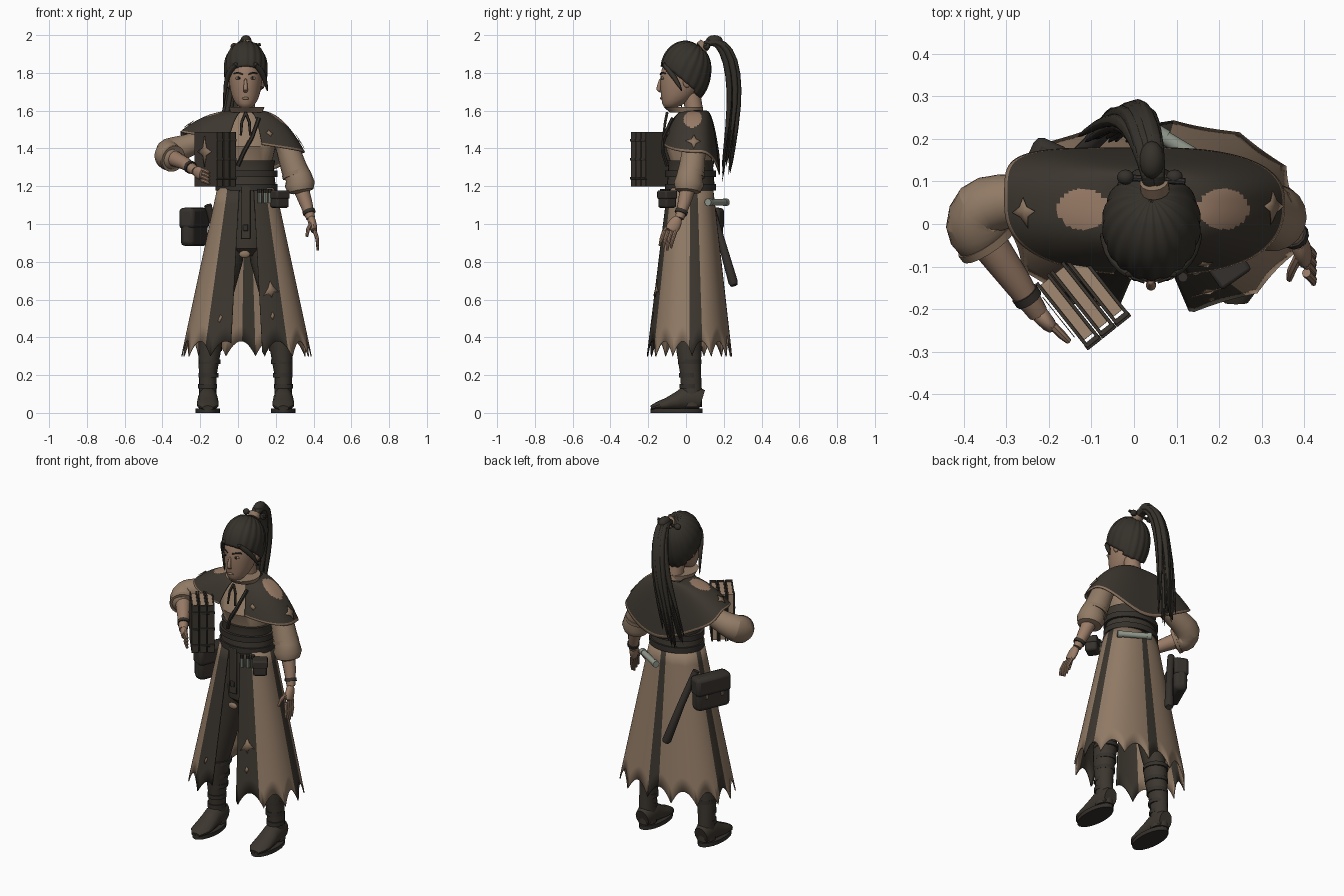
import bpy, bmesh, math, random
from math import sin, cos, radians
from mathutils import Vector, Matrix

random.seed(4)
if "Cube" in bpy.data.objects:
    bpy.data.objects.remove(bpy.data.objects["Cube"])


def material(name, *rgb):
    m = bpy.data.materials.new(name)
    m.use_nodes = True
    m.diffuse_color = (*rgb, 1)
    m.node_tree.nodes["Principled BSDF"].inputs["Base Color"].default_value = (*rgb, 1)
    return m


SKIN = material("skin", .32, .2, .135)
TAN = material("tan cloth", .285, .197, .132)
DARK = material("dark cloth", .045, .037, .028)
HAIR = material("hair", .036, .031, .024)
LEATHER = material("leather", .035, .03, .025)
BOOT = material("boot leather", .045, .037, .028)
TRIM = material("trim", .26, .175, .115)
PAPER = material("paper", .36, .25, .17)
PALE = material("pale metal", .28, .31, .26)
BLACK = material("eye black", .015, .012, .01)


def finish(name, bm, mats, sub=0, thick=0, bevel=0):
    bmesh.ops.recalc_face_normals(bm, faces=bm.faces)
    me = bpy.data.meshes.new(name)
    bm.to_mesh(me)
    bm.free()
    for m in mats:
        me.materials.append(m)
    o = bpy.data.objects.new(name, me)
    bpy.context.collection.objects.link(o)
    bpy.ops.object.select_all(action='DESELECT')
    o.select_set(True)
    bpy.context.view_layer.objects.active = o
    bpy.ops.object.shade_smooth_by_angle(angle=radians(40))
    if thick:
        o.modifiers.new("thickness", 'SOLIDIFY').thickness = thick
    if bevel:
        b = o.modifiers.new("bevel", 'BEVEL')
        b.width, b.segments = bevel, 2
    if sub:
        o.modifiers.new("smooth", 'SUBSURF').levels = sub
        o.modifiers["smooth"].render_levels = sub
    return o


def loft(name, pts, mat, n=16, flat=False, sub=0):
    """Rings of (x, y, z, radius[, second radius]), level or square to the path."""
    bm, rings = bmesh.new(), []
    cs = [Vector(p[:3]) for p in pts]
    tans = [(cs[min(i + 1, len(cs) - 1)] - cs[max(i - 1, 0)]).normalized() for i in range(len(cs))]
    ref = min(Matrix.Identity(3), key=lambda a: max(abs(t.dot(a)) for t in tans))
    for p, c, t in zip(pts, cs, tans):
        u = Vector((1, 0, 0)) if flat else ref.cross(t).normalized()
        v = Vector((0, 1, 0)) if flat else t.cross(u)
        rings.append([bm.verts.new(c + u * p[3] * cos(a) + v * p[-1] * sin(a))
                      for a in (math.tau * k / n for k in range(n))])
    for a, b in zip(rings, rings[1:]):
        for k in range(n):
            bm.faces.new((a[k], a[k - 1], b[k - 1], b[k]))
    bm.faces.new(rings[0])
    bm.faces.new(rings[-1])
    return finish(name, bm, [mat], sub)


def sheet(name, fn, start, end, cols, rows, mats, rule, thick):
    """Open cloth surface swept around the body."""
    bm = bmesh.new()
    ang = [start + (end - start) * i / cols for i in range(cols + 1)]
    g = [[bm.verts.new(fn(a, j / rows)) for j in range(rows + 1)] for a in ang]
    for i in range(cols):
        for j in range(rows):
            f = bm.faces.new((g[i][j], g[i + 1][j], g[i + 1][j + 1], g[i][j + 1]))
            f.material_index = rule((ang[i] + ang[i + 1]) / 2, (j + .5) / rows, f.calc_center_median())
    return finish(name, bm, mats, thick=thick)


def rounded(a, power):
    """Unit direction pushed out towards a square by the power."""
    c, s = cos(radians(a)), sin(radians(a))
    k = (abs(c) ** power + abs(s) ** power) ** (-1 / power)
    return c * k, s * k


def star(name, fn, a, t, da, dt, inner=.35, points=4, lift=.007):
    """Thin star laid on a surface."""
    bm = bmesh.new()
    n = (fn(a + 1, t) - fn(a - 1, t)).cross(fn(a, t + .02) - fn(a, t - .02)).normalized()
    if n.dot(fn(a, t) - Vector((.04, .03, fn(a, t).z))) < 0:
        n = -n
    mid = bm.verts.new(fn(a, t) + n * lift)
    rim = []
    for k in range(points * 2):
        r, w = (inner if k % 2 else 1), math.pi * k / points
        rim.append(bm.verts.new(fn(a + da * r * sin(w), t + dt * r * cos(w)) + n * lift))
    for k in range(len(rim)):
        bm.faces.new((mid, rim[k - 1], rim[k]))
    return finish(name, bm, [TRIM], thick=.002)


def box(name, at, size, mat, turn=0, bevel=.004, local=(0, 0, 0)):
    bm = bmesh.new()
    rot = Matrix.Rotation(radians(turn), 4, 'Z')
    bmesh.ops.create_cube(bm, size=1, matrix=Matrix.Translation(at) @ rot
                          @ Matrix.Translation(local) @ Matrix.Diagonal((*size, 1)))
    return finish(name, bm, [mat], bevel=bevel)


def ball(name, at, size, mat):
    bm = bmesh.new()
    bmesh.ops.create_uvsphere(bm, u_segments=14, v_segments=8, radius=1,
                              matrix=Matrix.Translation(at) @ Matrix.Diagonal((*size, 1)))
    return finish(name, bm, [mat])


# Body and waist
MX = .045
loft("blouse", [(MX, y, z, a, b) for z, y, a, b in (
    (1.17, .03, .135, .11), (1.3, .03, .128, .105), (1.41, .015, .155, .125),
    (1.49, .03, .165, .095), (1.55, .045, .11, .07), (1.59, .045, .06, .052))], TAN, 28, True)
loft("corset", [(MX, .025, z, a, a * .82) for z, a in (
    (1.18, .158), (1.24, .15), (1.3, .145), (1.335, .152))], DARK, 28, True)
for z in (1.195, 1.265):
    loft("waist_belt", [(MX, .025, z + d, .163, .135) for d in (-.017, .017)], LEATHER, 28, True)
loft("neck", [(.045, .05, 1.54, .05), (.042, .03, 1.69, .046)], SKIN)
loft("collar", [(.045, .0, 1.59, .085, .085), (.045, -.015, 1.62, .095, .105)], TAN, 24, True)
for s in (-1, 1):
    loft("neck_ribbon", [(.04, -.1, 1.59, .008), (.04 + s * .02, -.11, 1.54, .008),
                         (.04 + s * .025, -.12, 1.47, .006)], DARK, 6)
loft("cross_strap", [(.11, -.07, 1.56, .011), (.075, -.118, 1.46, .011),
                     (.03, -.122, 1.38, .011), (0, -.1, 1.31, .011)], LEATHER, 6)

# Trousers, boots and feet
loft("hips", [(MX, .02, 1.2, .13, .1), (MX, .02, 1.02, .15, .11), (MX, .02, .87, .12, .1),
              (MX, .02, .83, .05, .06)], DARK, 20, True)
for s in (-1, 1):
    fx = .04 + s * .2
    loft("trouser_leg", [(MX + s * .075, .02, 1, .08, .095), (MX + s * .1, .02, .8, .08, .09),
                         (MX + s * .155, .015, .55, .065, .07), (fx - s * .015, .015, .42, .06, .065)],
         DARK, 16, True)
    loft("boot_shaft", [(fx - s * .02, .015, .43, .066, .07), (fx - s * .01, .015, .33, .06, .066),
                        (fx, .025, .2, .047, .055), (fx, .03, .1, .046, .055), (fx, .03, .03, .05, .055)],
         BOOT, 16, True)
    for z, r in ((.42, .069), (.34, .063), (.27, .058), (.2, .052), (.14, .05)):
        loft("boot_strap", [(fx - s * (z - .15) * .07, .02, z + d, r, r + .004) for d in (-.012, .012)],
             LEATHER, 16, True)
    loft("boot_foot", [(fx, y, .012 + h / 2, h / 2, w) for y, w, h in (
        (.084, .042, .11), (.06, .05, .125), (-.01, .052, .125), (-.05, .056, .095), (-.1, .059, .068),
        (-.15, .054, .047), (-.185, .028, .027))], BOOT, 14)
    loft("boot_sole", [(fx, -.05, z, .064, .138) for z in (0, .024)], LEATHER, 20, True)


# Long coat skirt with striped panels and a scalloped hem
def skirt(a, t):
    hem = .3 + .08 * (1 - (2 * ((a / 26) % 1) - 1) ** 2)
    z = 1.19 + (hem - 1.19) * t
    f = (1.19 - z) / .84
    c, s = rounded(a, 2.4)
    return Vector((MX + (.155 + .18 * f) * c, .022 - .005 * f + (.122 + .1 * f) * s, z))


def skirt_colour(a, t, co):
    edge = min(a - 270, 630 - a) < 38
    return int(edge or abs(a - 369) < 9 or abs(a - 448) < 7 or abs(a - 532) < 9)


sheet("coat_skirt", skirt, 284, 616, 166, 10, [TAN, DARK], skirt_colour, .006)
star("panel_emblem", skirt, 297, .66, 9, .055, .45)
for a in (296, 604):
    star("panel_diamond", skirt, a, .83, 3, .025, .7, 2)
box("front_flap", (.04, -.105, 1.06), (.05, .012, .28), DARK)
box("flap_buckle", (.04, -.112, .98), (.026, .01, .035), LEATHER)
ball("flap_tip", (.035, -.1, .84), (.03, .012, .02), TRIM)


# Shoulder cape with bare shoulder openings, squarer behind the raised arm
def cape(a, t):
    c, s = rounded(a, 5 if cos(radians(a)) < 0 < sin(radians(a)) else 2.5)
    low = 1.435 - .055 * cos(radians(a)) - .17 * max(0, sin(radians(a))) ** 3
    r = t ** .75
    wide = .07 + (.24 if c > 0 else .28) * r
    deep = .06 + (.07 if s > 0 else .11) * r
    return Vector((MX + wide * c, .05 + deep * s, 1.6 + (low - 1.6) * t ** 1.55))


def cape_colour(a, t, co):
    if t > .95:
        return 1
    return 2 if ((abs(co.x - MX) - .165) / .06) ** 2 + ((co.y - .035) / .048) ** 2 < 1 else 0


sheet("shoulder_cape", cape, 285, 615, 165, 28, [DARK, TRIM, SKIN], cape_colour, .006)
star("cape_emblem", cape, 357, .83, 16, .12, .45)
star("cape_emblem", cape, 188, .78, 14, .12, .45)
star("chest_emblem", cape, 296, .75, 4, .07, .6)

# Left arm hanging, right arm bent around the books
loft("left_sleeve", [(.17, .05, 1.47, .05), (.24, .05, 1.43, .055), (.272, .04, 1.37, .064),
                     (.298, .03, 1.29, .07), (.32, .02, 1.25, .07), (.327, .015, 1.21, .08),
                     (.333, .01, 1.175, .068), (.335, .01, 1.165, .04)], TAN, 18)
loft("left_cuff", [(.303, .028, 1.275, .073), (.309, .025, 1.255, .074)], TRIM, 18)
loft("left_forearm", [(.333, .01, 1.19, .042), (.36, -.01, 1.11, .034), (.385, -.035, 1.03, .024)], SKIN, 12)
loft("left_bracelet", [(.373, -.022, 1.072, .034), (.379, -.028, 1.055, .034)], LEATHER, 12)
loft("left_palm", [(.384, -.035, 1.04, .024), (.395, -.06, 1, .038, .022), (.405, -.085, .955, .038, .02)],
     SKIN, 12, sub=1)
for k in range(4):
    y = -.055 - k * .02
    loft("left_finger", [(.405, y, .965, .011), (.42, y - .015, .92, .01),
                         (.422, y - .025, .86 + .012 * abs(k - 1), .006)], SKIN, 8)
loft("left_thumb", [(.39, -.07, 1.01, .012), (.37, -.11, .97, .011), (.365, -.13, .935, .007)], SKIN, 8)

loft("right_sleeve", [(-.1, .06, 1.47, .05), (-.22, .06, 1.43, .055), (-.31, .055, 1.4, .068),
                      (-.365, .04, 1.38, .08), (-.375, 0, 1.36, .085), (-.35, -.045, 1.35, .07),
                      (-.335, -.06, 1.345, .045)], TAN, 18, sub=1)
loft("right_cuff", [(-.352, -.035, 1.35, .073), (-.342, -.05, 1.345, .072)], TRIM, 18)
loft("right_forearm", [(-.345, -.04, 1.35, .044), (-.28, -.13, 1.32, .035), (-.225, -.21, 1.28, .024)], SKIN, 12)
loft("right_bracelet", [(-.258, -.162, 1.305, .034), (-.247, -.178, 1.297, .034)], LEATHER, 12)
loft("right_palm", [(-.232, -.2, 1.285, .024), (-.21, -.225, 1.272, .02, .036), (-.188, -.25, 1.262, .017, .036)],
     SKIN, 12, sub=1)
for k in range(4):
    z = 1.288 - k * .019
    loft("right_finger", [(-.19, -.24, z, .011), (-.168, -.262, z - .008, .01),
                          (-.153, -.276, z - .018, .007)], SKIN, 8)

# Three books held upright
BOOKS = (-.122, -.175, 1.343)
for k in (-1, 0, 1):
    x = k * .044
    for s in (-1, 1):
        box("book_cover", BOOKS, (.008, .19, .29), DARK, 38.5, .001, (x + s * .0165, 0, 0))
    box("book_spine", BOOKS, (.04, .012, .29), DARK, 38.5, .003, (x, -.093, 0))
    box("book_pages", BOOKS, (.026, .165, .278), PAPER, 38.5, .001, (x, .003, 0))
    for z in (-.1, 0, .1):
        box("spine_band", BOOKS, (.043, .014, .014), LEATHER, 38.5, .002, (x, -.097, z))
turn = Matrix.Rotation(radians(38.5), 3, 'Z')
star("book_emblem", lambda a, t: Vector(BOOKS) + turn @ Vector((-.0645, a / 100, t)), 0, .04, 6, .085, .35)

# Satchel, rod, scroll, pouch and vials at the waist
SATCHEL = (-.232, .09, .985)
box("satchel", SATCHEL, (.08, .215, .205), LEATHER, -24, .025)
box("satchel_flap", SATCHEL, (.09, .222, .11), LEATHER, -24, .02, (0, 0, .045))
for y in (-.05, .05):
    box("satchel_clasp", SATCHEL, (.01, .016, .02), TRIM, -24, .002, (-.043, y, -.015))
loft("rod", [(-.16, .13, 1.1, .02), (-.1, .19, .9, .021), (-.045, .25, .69, .026), (-.04, .255, .675, .018)],
     LEATHER, 10)
for a, b, r, m in ((0, 1, .017, PALE), (-.05, .1, .02, PALE), (.9, 1.05, .02, PALE)):
    ends = [Vector((.21, .12, 1.115)).lerp(Vector((.06, .21, 1.115)), t) for t in (a, b)]
    loft("scroll_tube", [(*e, r) for e in ends], m, 12)
box("pouch", (.22, -.1, 1.13), (.08, .07, .09), LEATHER, 35, .012)
box("pouch_flap", (.22, -.1, 1.155), (.086, .076, .045), LEATHER, 35, .008)
for x in (.115, .145, .17):
    loft("vial", [(x, -.125 + (x - .115) * .5, z, .011) for z in (1.11, 1.165)], PALE, 8)
    loft("vial_stopper", [(x, -.125 + (x - .115) * .5, z, .012) for z in (1.165, 1.185)], LEATHER, 8)

# Head and face
loft("head", [(.04, y, z, a, b) for z, y, a, b in (
    (1.612, -.085, .028, .028), (1.635, -.068, .054, .06), (1.68, -.04, .077, .093),
    (1.75, -.026, .089, .114), (1.82, -.02, .09, .114), (1.89, -.01, .077, .09),
    (1.94, 0, .04, .05))], SKIN, 24, True, 1)
loft("nose", [(.04, -.134, 1.775, .008, .008), (.04, -.144, 1.725, .011, .012),
              (.04, -.147, 1.708, .014, .013), (.04, -.13, 1.695, .01, .008)], SKIN, 10, True, 1)
ball("lips", (.04, -.13, 1.665), (.02, .008, .007), TRIM)
for s in (-1, 1):
    ball("eye_white", (.04 + s * .038, -.124, 1.772), (.017, .008, .008), PAPER)
    ball("iris", (.04 + s * .037, -.13, 1.772), (.007, .004, .008), BLACK)
    loft("eyebrow", [(.04 + s * x, y, z, .004) for x, y, z in (
        (.016, -.136, 1.793), (.042, -.127, 1.802), (.062, -.108, 1.797))], HAIR, 6)
    ball("ear", (.04 + s * .092, .005, 1.755), (.012, .022, .034), SKIN)

# Hair combed back in strands towards the ponytail
bm = bmesh.new()
bmesh.ops.create_uvsphere(bm, u_segments=90, v_segments=36, radius=1)
comb = Matrix.Rotation(radians(-30), 3, 'X')
for v in bm.verts:
    groove = 1 + .045 * abs(sin(9 * math.atan2(v.co.y, v.co.x))) * min(1, 2 * Vector(v.co.xy).length)
    p = comb @ v.co * groove
    v.co = (.041 + .112 * p.x, .129 * p.y, 1.822 + (.143 if p.z > 0 else .185) * p.z)
low = []
for f in bm.faces:
    c = f.calc_center_median()
    if c.z < 1.755 - (.6 if c.y < 0 else 1.2) * c.y:
        low.append(f)
bmesh.ops.delete(bm, geom=low, context='FACES')
finish("hair_cap", bm, [HAIR], thick=.008)
for s, drop in ((-1, 1.6), (1, 1.7)):
    loft("side_lock", [(.04 + s * .04, -.125, 1.855, .016), (.04 + s * .088, -.085, 1.81, .018),
                       (.04 + s * .106, -.045, 1.75, .013), (.04 + s * .118, -.02, drop, .004)], HAIR, 8, sub=1)
PATH = [(.05, .07, 1.925), (.045, .125, 1.968), (.035, .195, 1.962), (.02, .25, 1.87),
        (.005, .272, 1.7), (-.02, .258, 1.48), (-.045, .225, 1.2)]
for k in range(17):
    dx, dy, end = random.uniform(-.03, .03), random.uniform(-.032, .016), random.uniform(0, .14)
    drift = random.uniform(-.07, .03)
    loft("ponytail_strand", [(x + dx * (.3 + i * .15) + drift * (i / 6) ** 2, y + dy * min(1.3, i / 2),
                              z + end * (i / 6) ** 4, r)
                             for i, ((x, y, z), r) in enumerate(zip(
                                 PATH, (.018, .021, .022, .02, .018, .013, .004)))], HAIR, 7, sub=1)
loft("hair_tie", [(.05, .078, 1.932, .034), (.047, .1, 1.95, .034)], TRIM, 14)
loft("hair_pin", [(-.03, .11, 1.935, .008), (.12, .1, 1.95, .008)], LEATHER, 8)
for x in (-.02, .095):
    ball("hair_pin_bead", (x, .11, 1.94), (.02, .018, .018), LEATHER)
ball("ponytail_crest", (.042, .15, 1.97), (.03, .045, .03), HAIR)
